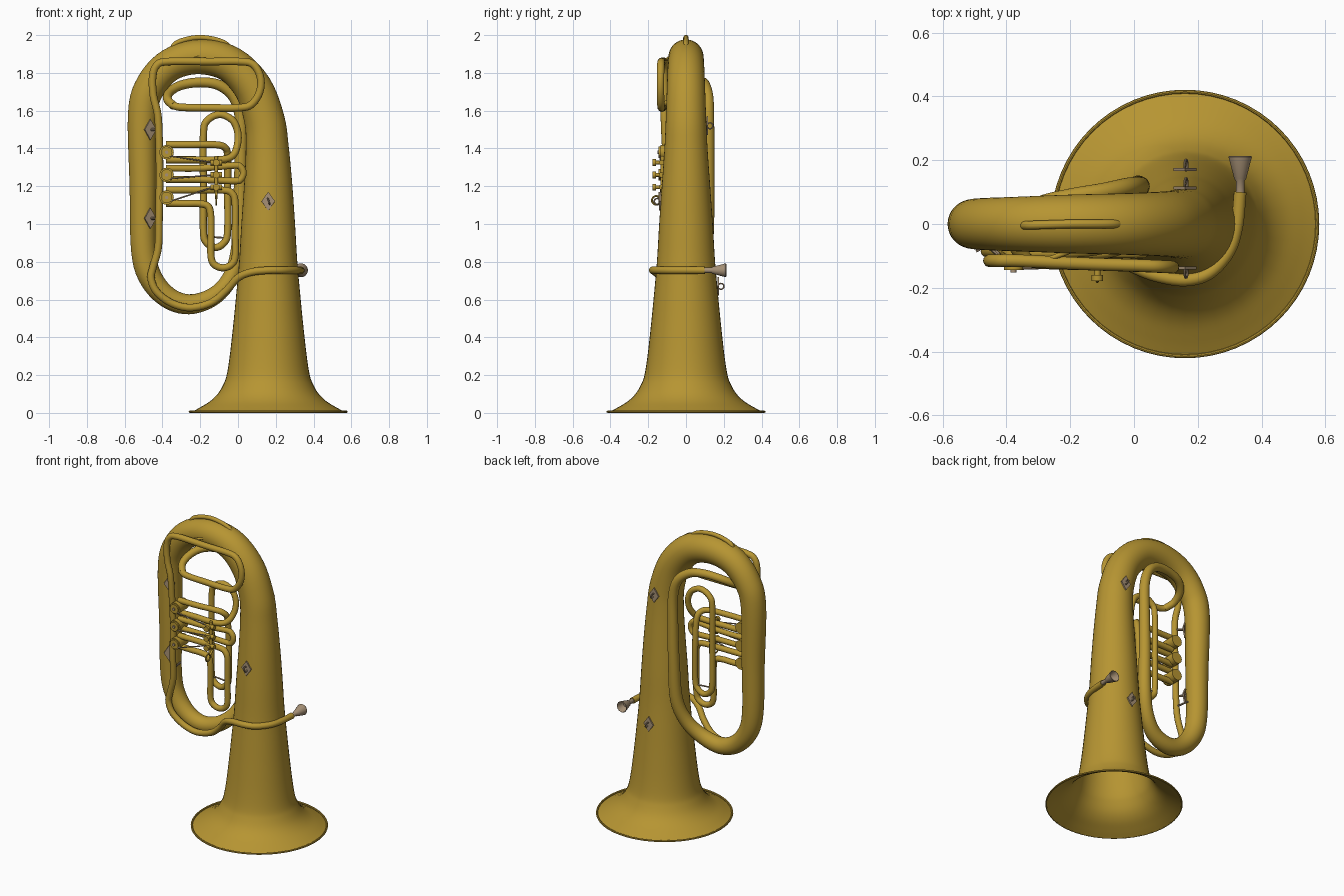
import bpy, bmesh, math
from mathutils import Vector, Matrix


def material(name, rgb):
    m = bpy.data.materials.new(name)
    m.diffuse_color = (*rgb, 1)
    return m


BRASS = material("brass", (0.47, 0.30, 0.032))
NICKEL = material("nickel", (0.38, 0.28, 0.18))


def finish(name, bm, mat, smooth=True):
    bmesh.ops.recalc_face_normals(bm, faces=bm.faces)
    me = bpy.data.meshes.new(name)
    bm.to_mesh(me)
    bm.free()
    me.materials.append(mat)
    ob = bpy.data.objects.new(name, me)
    bpy.context.collection.objects.link(ob)
    if smooth:
        bpy.ops.object.select_all(action='DESELECT')
        ob.select_set(True)
        bpy.context.view_layer.objects.active = ob
        bpy.ops.object.shade_smooth_by_angle(angle=math.radians(40))
    return ob


def spline(pts, steps):
    """Smooth curve through (x, y, z, radius) points."""
    p = [Vector(q) for q in pts]
    p = [p[0] * 2 - p[1]] + p + [p[-1] * 2 - p[-2]]
    out = []
    for a, b, c, d in zip(p, p[1:], p[2:], p[3:]):
        for k in range(steps):
            t = k / steps
            out.append(0.5 * (2 * b + (c - a) * t + (2 * a - 5 * b + 4 * c - d) * t * t
                              + (3 * b - a - 3 * c + d) * t ** 3))
    return out + [p[-2]]


def tube(name, pts, mat=BRASS, r=None, sides=12, steps=6, caps=(True, True), closed=False):
    """Sweep a circle along a path, with radius per point or constant r."""
    if r is not None:
        pts = [(*q, r) for q in pts]
    path = spline(pts, steps)
    pos = [Vector(q[:3]) for q in path]
    n = len(pos)
    bm = bmesh.new()
    rings, u = [], None
    for i in range(n):
        t = (pos[min(i + 1, n - 1)] - pos[max(i - 1, 0)]).normalized()
        u = t.orthogonal() if u is None else u - t * u.dot(t)
        u.normalize()
        v = t.cross(u)
        rings.append([bm.verts.new(pos[i] + path[i][3] * (
            u * math.cos(2 * math.pi * k / sides) + v * math.sin(2 * math.pi * k / sides)))
            for k in range(sides)])
    for a, b in zip(rings, rings[1:]):
        for k in range(sides):
            j = (k + 1) % sides
            bm.faces.new((a[k], a[j], b[j], b[k]))
    for ring, cap in zip((rings[0], rings[-1]), caps):
        if cap:
            bm.faces.new(ring)
    return finish(name, bm, mat)


def rod(name, a, b, r, mat=BRASS, sides=16):
    return tube(name, [a, b], mat, r, sides, 1)


def ring(name, centre, axis, R, r, mat, major=24, minor=8):
    bm = bmesh.new()
    q = Vector(axis).to_track_quat('Z', 'Y')
    loops = []
    for i in range(major):
        a = 2 * math.pi * i / major
        loops.append([bm.verts.new(Vector(centre) + q @ Vector((
            (R + r * math.cos(b)) * math.cos(a), (R + r * math.cos(b)) * math.sin(a), r * math.sin(b))))
            for b in (2 * math.pi * k / minor for k in range(minor))])
    for i in range(major):
        A, B = loops[i], loops[(i + 1) % major]
        for k in range(minor):
            j = (k + 1) % minor
            bm.faces.new((A[k], A[j], B[j], B[k]))
    return finish(name, bm, mat)


def diamond(name, centre, normal, w, h):
    """Thin diamond mounting plate."""
    bm = bmesh.new()
    n = Vector(normal).normalized()
    side, up = Vector((0, 0, 1)).cross(n), Vector((0, 0, 1))
    c = Vector(centre)
    vs = [bm.verts.new(c + d) for d in (side * w, up * h, -side * w, -up * h)]
    f = bm.faces.new(vs)
    ext = bmesh.ops.extrude_face_region(bm, geom=[f])
    bmesh.ops.translate(bm, verts=[e for e in ext['geom'] if isinstance(e, bmesh.types.BMVert)],
                        vec=n * 0.009)
    return finish(name, bm, NICKEL, False)


# Flared bell, body, top bow, bottom bow and the narrowing back branch
bell = [(0, .415), (.025, .368), (.06, .31), (.1, .268), (.15, .238), (.2, .22), (.3, .204),
        (.45, .187), (.6, .172), (.8, .154), (1.0, .142), (1.2, .128)]
bow = [(.155, 0, 1.4, .114), (.14, 0, 1.55, .107), (.08, 0, 1.72, .101), (-.04, 0, 1.845, .096),
       (-.2, 0, 1.885, .092), (-.355, 0, 1.845, .086), (-.46, 0, 1.735, .082),
       (-.505, 0, 1.58, .078), (-.503, 0, 1.2, .071), (-.5, 0, .86, .066), (-.46, 0, .71, .062),
       (-.37, 0, .61, .057), (-.26, .005, .575, .053), (-.14, .02, .61, .048),
       (-.05, .06, .7, .043), (0, .1, .85, .04), (.01, .115, 1.1, .036), (.015, .118, 1.35, .033),
       (.015, .118, 1.55, .031), (-.02, .115, 1.67, .03), (-.1, .1, 1.735, .028),
       (-.2, .085, 1.75, .026), (-.3, .06, 1.735, .025), (-.36, .01, 1.7, .024),
       (-.373, -.06, 1.66, .023), (-.34, -.11, 1.625, .022)]
tube("bell_and_bows", [(.16, 0, z, r) for z, r in bell] + bow, sides=40, steps=5,
     caps=(False, True))
ring("bell_rim", (.16, 0, .006), (0, 0, 1), .415, .006, BRASS, 64, 8)

# Front tuning loop, down past the valves and round into the mouthpipe
tube("mouthpipe", [
    (-.35, -.105, 1.63), (-.3, -.12, 1.618), (-.15, -.125, 1.615), (0, -.13, 1.615),
    (.07, -.133, 1.632), (.115, -.135, 1.7), (.118, -.135, 1.78), (.08, -.133, 1.845),
    (.01, -.13, 1.86), (-.15, -.125, 1.86), (-.37, -.115, 1.86), (-.43, -.115, 1.84),
    (-.452, -.115, 1.78), (-.448, -.115, 1.68), (-.425, -.115, 1.58), (-.418, -.11, 1.45),
    (-.415, -.1, 1.25), (-.418, -.1, 1.05), (-.422, -.09, .88), (-.45, -.085, .77),
    (-.46, -.085, .71), (-.43, -.085, .64), (-.35, -.08, .58), (-.25, -.08, .557),
    (-.14, -.085, .585), (-.06, -.105, .65), (0, -.135, .715), (.07, -.162, .745),
    (.16, -.176, .755), (.235, -.155, .755), (.295, -.09, .755), (.322, -.01, .755),
    (.333, .1, .755)], r=.02, sides=14, steps=5)
tube("mouthpiece", [(.333, .095, .755, .014), (.333, .135, .755, .014), (.333, .142, .755, .019),
                    (.333, .21, .755, .037), (.333, .214, .755, .034)],
     NICKEL, sides=20, steps=1, caps=(True, False))
rod("mouthpiece_cup_floor", (.333, .16, .755), (.333, .165, .755), .02, NICKEL)

# Guard over the top bow
tube("top_guard", [(-.35, -.005, 1.92), (-.33, -.004, 1.955), (-.27, -.002, 1.978),
                   (-.2, 0, 1.987), (-.12, 0, 1.976), (-.06, 0, 1.95), (-.03, 0, 1.9)], r=.014)

# Rotary valves with caps and spindles
for i, z in enumerate((1.38, 1.26, 1.14)):
    rod(f"valve_body_{i+1}", (-.378, -.135, z), (-.378, -.04, z), .038, sides=24)
    rod(f"valve_cap_{i+1}", (-.378, -.145, z), (-.378, -.13, z), .03, sides=24)
    rod(f"valve_spindle_{i+1}", (-.378, -.152, z), (-.378, -.14, z), .009, NICKEL)
    # Lever, key and linkage
    kz = 1.26 + (1 - i) * .065
    rod(f"key_stem_{i+1}", (-.115, -.1, kz), (-.115, -.17, kz), .01)
    rod(f"key_button_{i+1}", (-.115, -.16, kz), (-.115, -.178, kz), .018)
    rod(f"key_hub_{i+1}", (-.145, -.13, kz), (-.085, -.13, kz), .014)
    rod(f"linkage_{i+1}", (-.36, -.14, z - .02), (-.13, -.132, kz), .004, NICKEL, 8)
rod("key_axle", (-.115, -.125, 1.17), (-.115, -.125, 1.36), .01)

# Long first slide, reaching above and below the valves
tube("first_slide", [
    (-.38, -.09, 1.42), (-.25, -.09, 1.42), (-.12, -.08, 1.42), (-.07, -.06, 1.405),
    (-.055, -.035, 1.36), (-.055, -.02, 1.2), (-.055, -.02, .96), (-.075, -.02, .9),
    (-.118, -.02, .876), (-.165, -.02, .9), (-.183, -.02, .96), (-.183, -.02, 1.2),
    (-.183, -.02, 1.48), (-.16, -.02, 1.55), (-.095, -.02, 1.58), (-.03, -.02, 1.55),
    (-.002, -.02, 1.49), (-.003, -.035, 1.42), (-.03, -.07, 1.36), (-.1, -.09, 1.34),
    (-.25, -.09, 1.34), (-.38, -.09, 1.34)], r=.019)
# Short second slide
tube("second_slide", [(-.38, -.09, 1.295), (-.2, -.09, 1.295), (-.02, -.09, 1.31),
                      (.015, -.09, 1.3), (.028, -.09, 1.27), (.015, -.09, 1.237),
                      (-.02, -.09, 1.228), (-.2, -.09, 1.235), (-.38, -.09, 1.235)], r=.018)
# Third slide, hanging down
tube("third_slide", [
    (-.38, -.09, 1.18), (-.2, -.09, 1.18), (-.07, -.09, 1.178), (-.03, -.09, 1.16),
    (-.015, -.09, 1.11), (-.015, -.09, .95), (-.015, -.09, .83), (-.035, -.09, .785),
    (-.08, -.09, .768), (-.125, -.09, .785), (-.143, -.09, .83), (-.143, -.09, .95),
    (-.145, -.09, 1.05), (-.16, -.09, 1.095), (-.21, -.09, 1.108), (-.28, -.09, 1.108),
    (-.38, -.09, 1.11)], r=.019)
rod("slide_brace", (-.183, -.02, .935), (-.055, -.02, .925), .005, NICKEL, 8)
rod("upper_loop_brace", (-.28, -.115, 1.86), (-.2, -.085, 1.885), .008)

# Mounting plates and braces on the left branch
for name, z in (("upper", 1.5), ("lower", 1.03)):
    diamond(name + "_brace_plate", (-.467, -.064, z), (.5, -.87, 0), .035, .055)
    rod(name + "_brace", (-.465, -.06, z), (-.42, -.1, z), .008, NICKEL, 8)
rod("side_brace", (-.43, 0, .95), (-.415, -.1, .95), .006, NICKEL, 8)

# Strap plates and rings on the bell
for name, y, z, s in (("front", -.133, 1.12, -1), ("upper_back", .108, 1.52, 1),
                      ("lower_back", .166, .67, 1)):
    diamond(name + "_strap_plate", (.16, y, z), (0, s, .08), .036, .05)
    ring(name + "_strap_ring", (.163, y + s * .019, z), (1, 0, .3), .016, .004, NICKEL)
ring("thumb_ring", (-.115, -.157, 1.125), (1, 0, 0), .023, .005, BRASS)
rod("thumb_ring_stem", (-.115, -.135, 1.135), (-.115, -.1, 1.17), .007)
